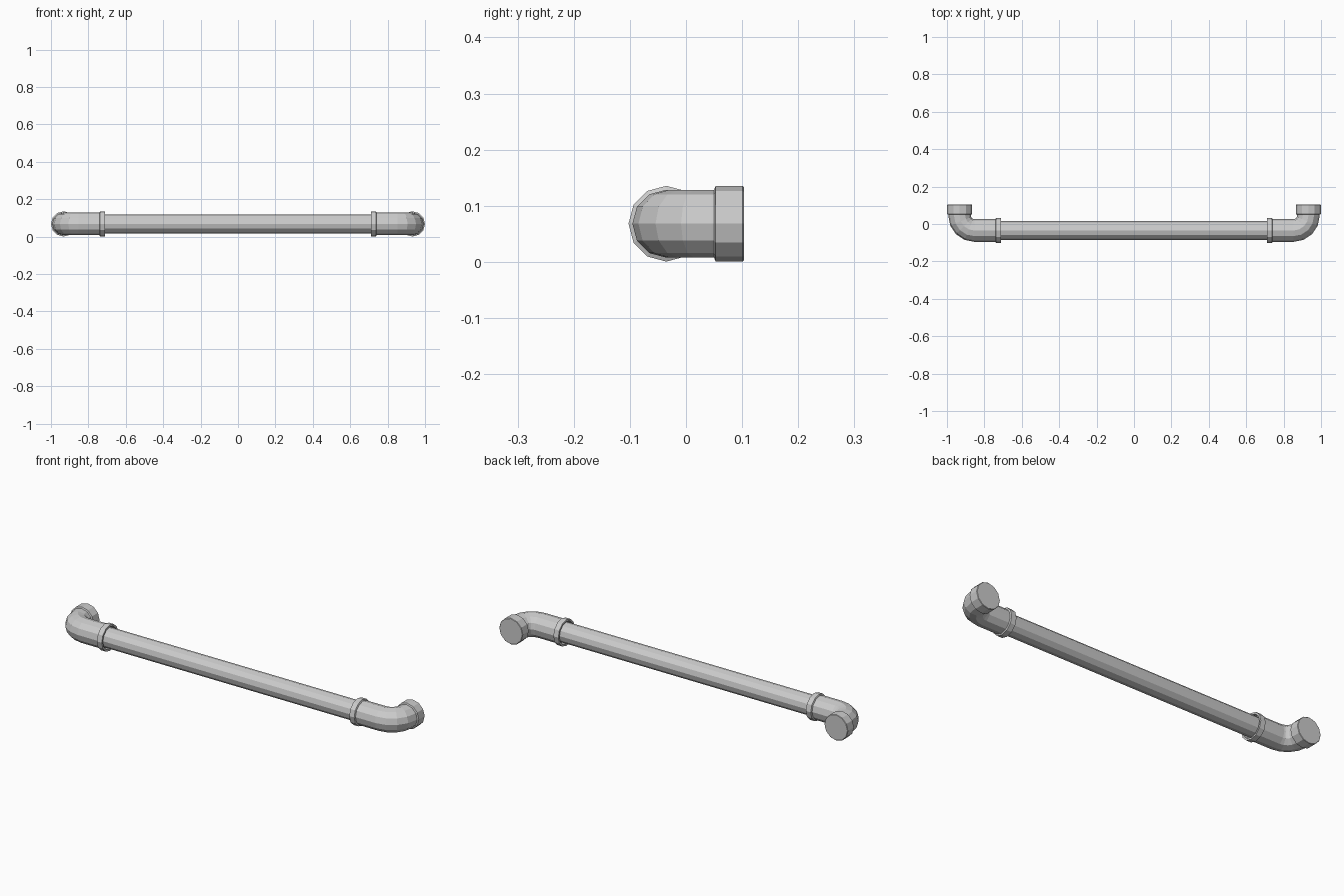
import bpy, bmesh
from math import sin, cos, pi, radians

if "Cube" in bpy.data.objects:
    bpy.data.objects.remove(bpy.data.objects["Cube"])

SIDES = 12
AXIS_Y, AXIS_Z = -0.035, 0.068   # pipe centre line
LEG_X = 0.9325                   # centre line of the wall legs
BEND = 0.08                      # elbow bend radius
R_PIPE, R_ELBOW, R_COLLAR = 0.05, 0.0605, 0.0675


def sweep(name, stations, cap_start=True):
    """Skin rings; each station is (x, y, heading angle, radius) in the XY plane."""
    bm = bmesh.new()
    rings = []
    for x, y, a, r in stations:
        ring = []
        for i in range(SIDES):
            t = 2 * pi * i / SIDES
            side = r * cos(t)
            ring.append(bm.verts.new((x - sin(a) * side, y + cos(a) * side,
                                      AXIS_Z + r * sin(t))))
        rings.append(ring)
    for p, q in zip(rings, rings[1:]):
        for i in range(SIDES):
            j = (i + 1) % SIDES
            bm.faces.new((p[i], p[j], q[j], q[i]))
    if cap_start:
        bm.faces.new(rings[0])
    bm.faces.new(rings[-1])
    bmesh.ops.recalc_face_normals(bm, faces=bm.faces)
    mesh = bpy.data.meshes.new(name)
    bm.to_mesh(mesh)
    bm.free()
    ob = bpy.data.objects.new(name, mesh)
    bpy.context.collection.objects.link(ob)
    return ob


# long straight rail
sweep("rail_pipe", [(-0.76, AXIS_Y, 0, R_PIPE), (0.76, AXIS_Y, 0, R_PIPE)])

# elbow: recessed socket collar, bend, wall collar
path = [(0.735, AXIS_Y, 0, 0.049), (0.735, AXIS_Y, 0, 0.058),
        (0.71, AXIS_Y, 0, 0.058), (0.71, AXIS_Y, 0, R_COLLAR),
        (0.738, AXIS_Y, 0, R_COLLAR), (0.741, AXIS_Y, 0, R_ELBOW)]
for k in range(5):
    a = radians(90 * k / 4)
    path.append((LEG_X - BEND + BEND * sin(a), AXIS_Y + BEND - BEND * cos(a), a, R_ELBOW))
up = radians(90)
path += [(LEG_X, 0.05, up, R_ELBOW), (LEG_X, 0.053, up, R_COLLAR),
         (LEG_X, 0.101, up, R_COLLAR), (LEG_X, 0.103, up, R_COLLAR - 0.002)]
elbow = sweep("elbow_fittings", path, cap_start=False)

# matching elbow on the left
centre = bpy.data.objects.new("mirror_centre", None)
bpy.context.collection.objects.link(centre)
centre.hide_render = True
mod = elbow.modifiers.new("mirror", 'MIRROR')
mod.mirror_object = centre
mod.use_mirror_merge = False
